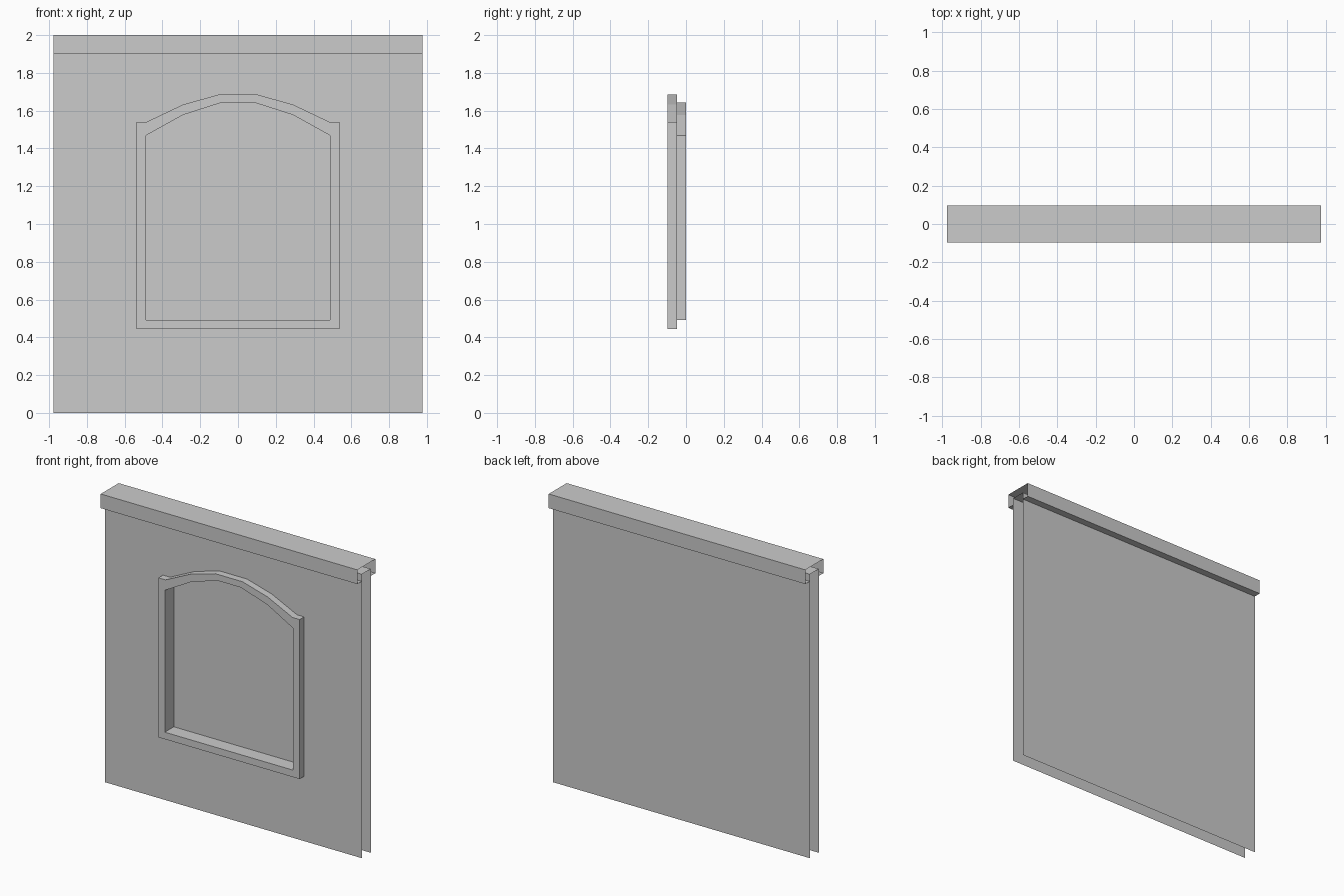
import bpy
import bmesh

if "Cube" in bpy.data.objects:
    bpy.data.objects.remove(bpy.data.objects["Cube"])

U = 2 / 41            # the wall is 40 units wide and 41 units high
W = 20 * U            # half width

grey = bpy.data.materials.new("plain grey")
grey.use_nodes = True
grey.diffuse_color = (0.6, 0.6, 0.6, 1)
grey.node_tree.nodes["Principled BSDF"].inputs["Base Color"].default_value = (0.6, 0.6, 0.6, 1)


def finish(name, bm):
    mesh = bpy.data.meshes.new(name)
    bm.to_mesh(mesh)
    bm.free()
    mesh.materials.append(grey)
    obj = bpy.data.objects.new(name, mesh)
    bpy.context.collection.objects.link(obj)
    return obj


def sweep(name, profile):
    """Sheet made by sweeping an open (y, z) profile across the width."""
    bm = bmesh.new()
    rows = [[bm.verts.new((x, y, z)) for x in (-W, W)] for y, z in profile]
    for p, q in zip(rows, rows[1:]):
        bm.faces.new((p[0], p[1], q[1], q[0]))
    return finish(name, bm)


def mirrored(right_half):
    """Closed outline from its right half, bottom to top."""
    return right_half + [(-x, z) for x, z in reversed(right_half)]


def fill(bm, y, *outlines):
    """Flat front-facing sheet at depth y, with holes for further outlines."""
    edges = []
    for outline in outlines:
        ring = [bm.verts.new((x, y, z)) for x, z in outline]
        edges += [bm.edges.new((a, b)) for a, b in zip(ring, ring[1:] + ring[:1])]
    new = bmesh.ops.triangle_fill(bm, use_beauty=True, use_dissolve=False, edges=edges)
    for f in new["geom"]:
        if isinstance(f, bmesh.types.BMFace):
            f.normal_update()
            if f.normal.y > 0:
                f.normal_flip()


def walls(bm, outline, front, back, inward=False):
    """Band of side walls along an outline, between two depths."""
    for (ax, az), (bx, bz) in zip(outline, outline[1:] + outline[:1]):
        quad = [(ax, front, az), (ax, back, az), (bx, back, bz), (bx, front, bz)]
        if inward:
            quad.reverse()
        bm.faces.new([bm.verts.new(co) for co in quad])


# Outlines of the wall and of the arched window frame
wall = mirrored([(W, 0), (W, 40 * U)])
outer = mirrored([(0.537, 0.445), (0.537, 1.541), (0.483, 1.541), (0.292, 1.632), (0.103, 1.685)])
inner = mirrored([(0.488, 0.493), (0.488, 1.468), (0.292, 1.577), (0.09, 1.642)])

# Front panel with the window opening
bm = bmesh.new()
fill(bm, -U, wall, outer)
finish("front_panel", bm)

# Back panel with the closing strip hidden under the cap
sweep("back_panel", [(-U, 40 * U), (U, 40 * U), (U, 0)])

# Cap rail, open at both ends
sweep("top_cap", [(-U, 39 * U), (-2 * U, 39 * U), (-2 * U, 41 * U),
                  (2 * U, 41 * U), (2 * U, 39 * U), (U, 39 * U)])

# Raised window frame with deep reveals
bm = bmesh.new()
fill(bm, -2 * U, outer, inner)
walls(bm, outer, -2 * U, -U)
walls(bm, inner, -2 * U, 0, inward=True)
finish("window_frame", bm)

# Recessed window pane
bm = bmesh.new()
fill(bm, 0, inner)
finish("window_pane", bm)
